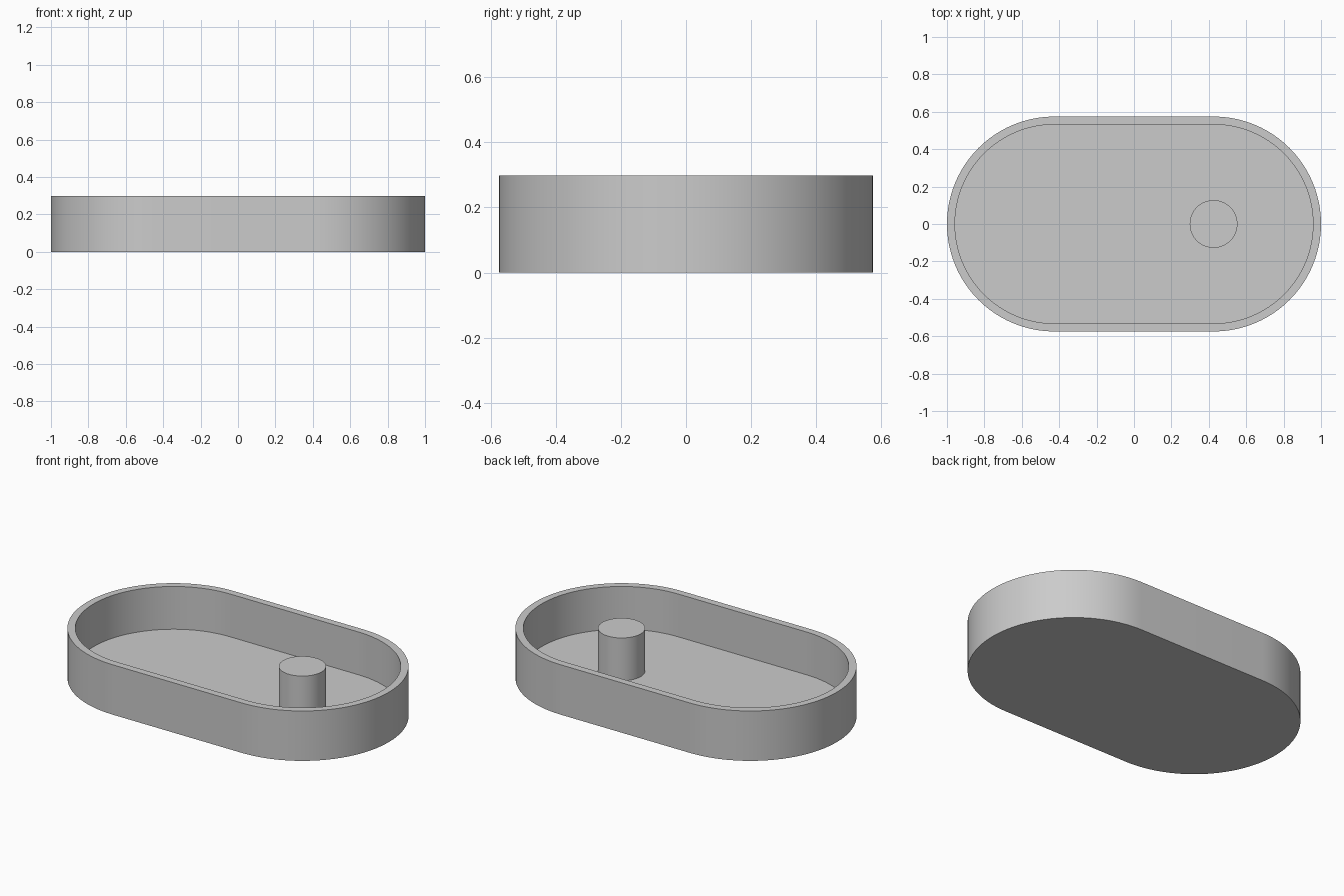
import bpy, bmesh, math

if "Cube" in bpy.data.objects:
    bpy.data.objects.remove(bpy.data.objects["Cube"], do_unlink=True)

UNIT = 2 / 47             # tray is 47 x 27 x 7 units
HEIGHT = 7 * UNIT
FLOOR = WALL = UNIT
OUTER_R = 13.5 * UNIT
END_X = 10 * UNIT         # centre of each rounded end
POST_R = 3 * UNIT
SEGMENTS = 48             # steps in each half circle

grey = bpy.data.materials.new("light grey")
grey.use_nodes = True
colour = (0.6, 0.6, 0.6, 1)
grey.diffuse_color = colour
grey.node_tree.nodes["Principled BSDF"].inputs["Base Color"].default_value = colour


def finish(name, bm):
    """Turn a bmesh into a grey object with smooth sides and sharp edges."""
    bmesh.ops.recalc_face_normals(bm, faces=bm.faces)
    mesh = bpy.data.meshes.new(name)
    bm.to_mesh(mesh)
    bm.free()
    mesh.materials.append(grey)
    obj = bpy.data.objects.new(name, mesh)
    bpy.context.collection.objects.link(obj)
    bpy.ops.object.select_all(action="DESELECT")
    obj.select_set(True)
    bpy.context.view_layer.objects.active = obj
    bpy.ops.object.shade_smooth_by_angle(angle=math.radians(30))
    return obj


def stadium(bm, radius, z):
    """Ring of vertices: two half circles joined by straight sides."""
    ring = []
    for side, start in ((1, -math.pi / 2), (-1, math.pi / 2)):
        for i in range(SEGMENTS + 1):
            a = start + math.pi * i / SEGMENTS
            ring.append(bm.verts.new((side * END_X + radius * math.cos(a),
                                      radius * math.sin(a), z)))
    return ring


# Tray: underside, outer wall, rim, inner wall and floor
bm = bmesh.new()
inner_r = OUTER_R - WALL
rings = [stadium(bm, r, z) for r, z in ((OUTER_R, 0), (OUTER_R, HEIGHT),
                                        (inner_r, HEIGHT), (inner_r, FLOOR))]
for low, high in zip(rings, rings[1:]):
    for i in range(len(low)):
        j = (i + 1) % len(low)
        bm.faces.new((low[i], low[j], high[j], high[i]))
bm.faces.new(rings[0])
bm.faces.new(rings[-1])
finish("tray", bm)

# Round post standing on the floor, level with the rim
bm = bmesh.new()
bmesh.ops.create_cone(bm, cap_ends=True, segments=64, radius1=POST_R,
                      radius2=POST_R, depth=HEIGHT - FLOOR)
post = finish("post", bm)
post.location = (END_X, 0, (HEIGHT + FLOOR) / 2)
